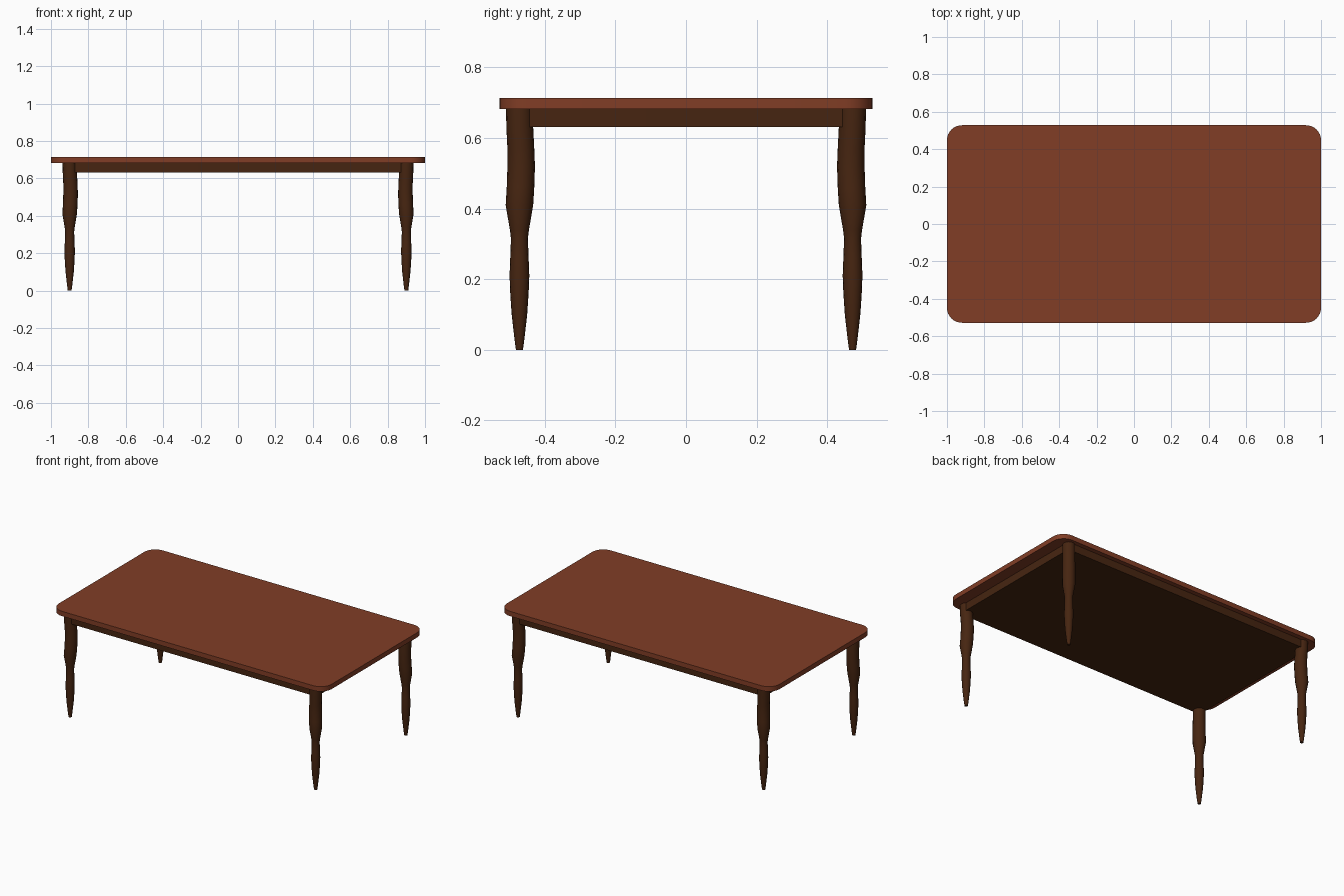
import bpy, bmesh, math

if "Cube" in bpy.data.objects:
    bpy.data.objects.remove(bpy.data.objects["Cube"])


def material(name, col):
    m = bpy.data.materials.new(name)
    m.diffuse_color = (*col, 1)
    m.use_nodes = True
    m.node_tree.nodes["Principled BSDF"].inputs["Base Color"].default_value = m.diffuse_color
    return m


top_wood = material("reddish wood", (0.22, 0.047, 0.019))
dark_wood = material("dark brown wood", (0.062, 0.0185, 0.0055))


def finish(bm, name, mat, angle=30):
    bmesh.ops.recalc_face_normals(bm, faces=bm.faces)
    me = bpy.data.meshes.new(name)
    bm.to_mesh(me)
    bm.free()
    me.materials.append(mat)
    ob = bpy.data.objects.new(name, me)
    bpy.context.collection.objects.link(ob)
    bpy.ops.object.select_all(action='DESELECT')
    ob.select_set(True)
    bpy.context.view_layer.objects.active = ob
    bpy.ops.object.shade_smooth_by_angle(angle=math.radians(angle))
    return ob


def rounded_slab(name, hx, hy, z0, z1, r, mat, seg=8):
    """Rectangle with rounded corners, extruded upwards."""
    bm = bmesh.new()
    pts = []
    for q, (sx, sy) in enumerate([(1, 1), (-1, 1), (-1, -1), (1, -1)]):
        for i in range(seg + 1):
            a = math.pi / 2 * (q + i / seg)
            pts.append((sx * (hx - r) + r * math.cos(a),
                        sy * (hy - r) + r * math.sin(a), z0))
    face = bm.faces.new([bm.verts.new(p) for p in pts])
    ext = bmesh.ops.extrude_face_region(bm, geom=[face], use_keep_orig=True)
    verts = [v for v in ext["geom"] if isinstance(v, bmesh.types.BMVert)]
    bmesh.ops.translate(bm, verts=verts, vec=(0, 0, z1 - z0))
    return finish(bm, name, mat)


# Table top and the solid apron block below it
rounded_slab("table_top", 1.0, 0.528, 0.682, 0.714, 0.08, top_wood)
rounded_slab("apron", 0.925, 0.498, 0.631, 0.683, 0.03, dark_wood)

# Turned leg profile: height, radius, inward shift
PROFILE = [(0, 0.010, 0), (0.03, 0.014, 0), (0.10, 0.022, 0), (0.16, 0.026, 0),
           (0.21, 0.028, 0), (0.26, 0.026, 0), (0.315, 0.024, 0),
           (0.34, 0.027, 0), (0.41, 0.039, 0), (0.46, 0.039, 0.003),
           (0.52, 0.039, 0.005), (0.57, 0.038, 0.004), (0.63, 0.038, 0.001),
           (0.683, 0.038, 0)]


def leg(name, sx, sy, sides=16):
    bm = bmesh.new()
    rings = []
    for z, r, d in PROFILE:
        rings.append([bm.verts.new((sx * (0.90 - d) + r * math.cos(a),
                                    sy * (0.472 - d) + r * math.sin(a), z))
                      for a in (2 * math.pi * i / sides for i in range(sides))])
    for lo, hi in zip(rings, rings[1:]):
        for i in range(sides):
            j = (i + 1) % sides
            bm.faces.new((lo[i], lo[j], hi[j], hi[i]))
    bm.faces.new(rings[0])
    bm.faces.new(rings[-1])
    finish(bm, name, dark_wood, 40)


for ny, sy in (("front", -1), ("back", 1)):
    for nx, sx in (("left", -1), ("right", 1)):
        leg(f"{ny}_{nx}_leg", sx, sy)
